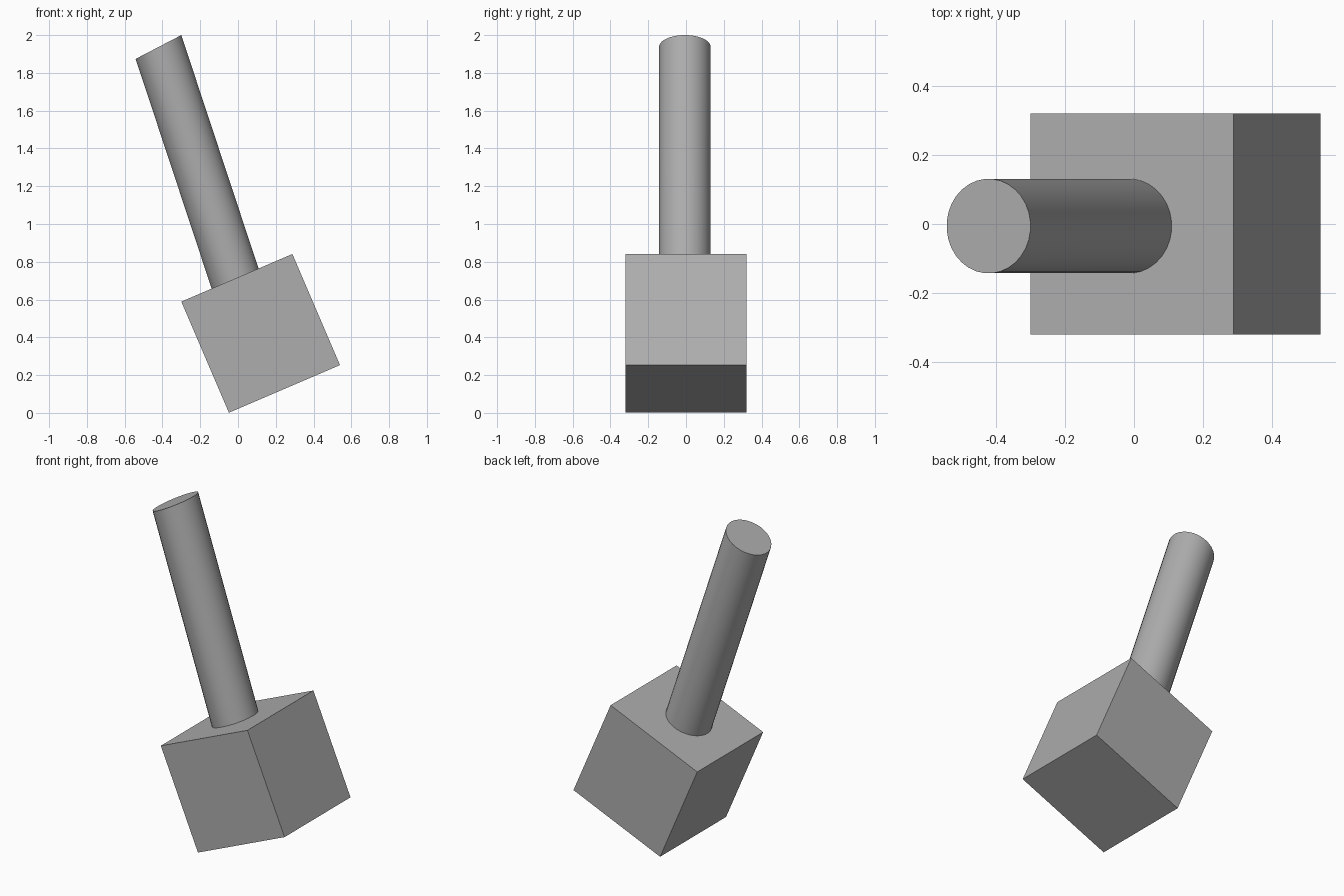
import bpy
import bmesh
import math
from mathutils import Matrix, Vector

cube = bpy.data.objects.get("Cube")
if cube:
    bpy.data.objects.remove(cube, do_unlink=True)

# Single grey material
GREY = (0.42, 0.42, 0.42, 1)
grey = bpy.data.materials.new("plain grey")
grey.use_nodes = True
grey.diffuse_color = GREY
grey.node_tree.nodes["Principled BSDF"].inputs["Base Color"].default_value = GREY


def add_part(name, bm):
    mesh = bpy.data.meshes.new(name)
    bmesh.ops.recalc_face_normals(bm, faces=bm.faces)
    bm.to_mesh(mesh)
    bm.free()
    mesh.materials.append(grey)
    obj = bpy.data.objects.new(name, mesh)
    bpy.context.collection.objects.link(obj)
    return obj


# Tilted block head
bm = bmesh.new()
bmesh.ops.create_cube(bm, size=0.64)
head = add_part("hammer_head", bm)
head.location = (0.12, 0, 0.421)
head.rotation_euler.y = -math.radians(23.2)

# Slanted handle: tilted round ends swept along a leaning axis, sunk into the head
top = Vector((-0.421, -0.006, 1.937))
base = Vector((0.018, -0.006, 0.61))
tilt = math.radians(27.5)
across = Vector((math.cos(tilt), 0, math.sin(tilt)))
shear = Matrix((across, Vector((0, 1, 0)), top - base)).transposed().to_4x4()
bm = bmesh.new()
bmesh.ops.create_cone(bm, cap_ends=True, segments=32, radius1=0.137, radius2=0.137,
                      depth=1, matrix=Matrix.Rotation(math.pi / 32, 4, "Z"))
bmesh.ops.transform(bm, matrix=Matrix.Translation((top + base) / 2) @ shear, verts=bm.verts)
handle = add_part("handle", bm)
bpy.context.view_layer.objects.active = handle
handle.select_set(True)
bpy.ops.object.shade_smooth_by_angle(angle=math.radians(40))
